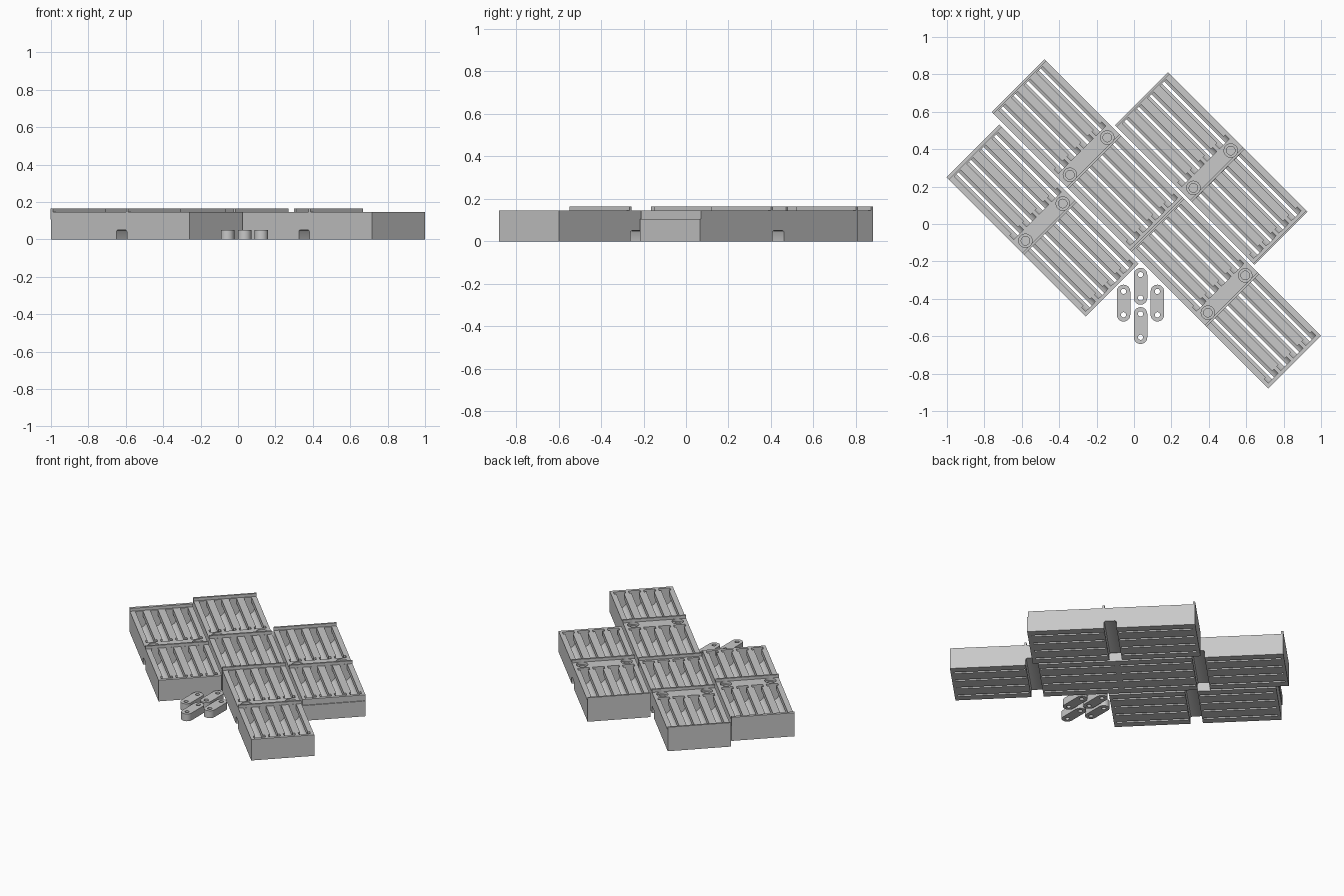
import bpy, bmesh, math
from mathutils import Vector, Matrix

if "Cube" in bpy.data.objects:
    bpy.data.objects.remove(bpy.data.objects["Cube"])

L, W, H, LIP = 1.047, 0.40, 0.145, 0.165   # tray length, width, height, lip height
MID = 0.009                                # centre of the crossbar along the tray
grey = bpy.data.materials.new("light grey plastic")
grey.diffuse_color = (0.58, 0.58, 0.58, 1)
grey.use_nodes = True
grey.node_tree.nodes["Principled BSDF"].inputs["Base Color"].default_value = grey.diffuse_color


def make(name, bm):
    bmesh.ops.recalc_face_normals(bm, faces=bm.faces)
    me = bpy.data.meshes.new(name)
    bm.to_mesh(me)
    bm.free()
    me.materials.append(grey)
    ob = bpy.data.objects.new(name, me)
    bpy.context.collection.objects.link(ob)
    return ob


def prism(name, pts, direction):
    """Extrude a closed loop of 3D points along a direction."""
    bm = bmesh.new()
    face = bm.faces.new([bm.verts.new(p) for p in pts])
    ext = bmesh.ops.extrude_face_region(bm, geom=[face])
    moved = [g for g in ext["geom"] if isinstance(g, bmesh.types.BMVert)]
    bmesh.ops.translate(bm, verts=moved, vec=Vector(direction))
    # close the start cap if the extrusion removed it
    if any(e.is_boundary for e in bm.edges):
        bmesh.ops.holes_fill(bm, edges=[e for e in bm.edges if e.is_boundary], sides=0)
    return make(name, bm)


def box(name, x0, x1, y0, y1, z0, z1):
    return prism(name, [(x0, y0, z0), (x1, y0, z0), (x1, y1, z0), (x0, y1, z0)], (0, 0, z1 - z0))


def disc(name, x, y, r, z0, z1, n=32):
    ring = [(x + r * math.cos(2 * math.pi * i / n), y + r * math.sin(2 * math.pi * i / n), z0) for i in range(n)]
    return prism(name, ring, (0, 0, z1 - z0))


def cut(ob, cutters, op='DIFFERENCE'):
    """Apply booleans and remove the helpers."""
    for c in cutters:
        c.hide_render = True
        m = ob.modifiers.new("cut", 'BOOLEAN')
        m.operation, m.object, m.solver = op, c, 'EXACT'
    bpy.context.view_layer.update()
    me = bpy.data.meshes.new_from_object(ob.evaluated_get(bpy.context.evaluated_depsgraph_get()))
    ob.modifiers.clear()
    ob.data = me
    for c in cutters:
        bpy.data.objects.remove(c)


def smooth(ob):
    bpy.ops.object.select_all(action='DESELECT')
    ob.select_set(True)
    bpy.context.view_layer.objects.active = ob
    bpy.ops.object.shade_smooth_by_angle(angle=math.radians(30))


def channel(x0, x1, y):
    """Round cell channel, slotted through the floor and partly open above."""
    r, zc, slot, mouth = 0.044, 0.073, 0.008, 0.024
    a0, a1 = math.asin(slot / r), math.pi - math.asin(mouth / r)
    arc = [a0 + (a1 - a0) * i / 14 for i in range(15)]
    right = [(slot, -0.02)] + [(r * math.sin(a), zc - r * math.cos(a)) for a in arc] + [(mouth, 0.2)]
    loop = right + [(-px, pz) for px, pz in reversed(right)]
    return prism("channel_cutter", [(x0, y + py, pz) for py, pz in loop], (x1 - x0, 0, 0))


# Tray: a block with two rows of four channels, each mouth widened at one end
tray = box("tray", -L / 2, L / 2, -W / 2, W / 2, 0, H)
cutters = []
for i in range(4):
    y = (i - 1.5) * 0.095
    for x0, x1 in ((-L / 2 + 0.02, -0.040), (0.057, L / 2 - 0.02)):
        cutters += [channel(x0, x1, y), box("mouth_cutter", x1 - 0.03, x1 - 0.001, y - 0.037, y + 0.037, 0.08, 0.2)]
# Link passage under the middle, with rounded upper corners
n = [(-0.039, -0.02), (0.039, -0.02), (0.039, 0.042), (0.036, 0.048), (0.029, 0.051),
     (-0.029, 0.051), (-0.036, 0.048), (-0.039, 0.042)]
cutters.append(prism("passage_cutter", [(MID + x, -0.3, z) for x, z in n], (0, 0.6, 0)))
cut(tray, cutters)
# Raised lips at the start of each row, then stepped blind holes in the crossbar
cut(tray, [box("lip", x, x + 0.013, -W / 2, W / 2, H - 0.01, LIP) for x in (-L / 2, 0.043)], 'UNION')
for r, z in ((0.036, 0.128), (0.023, 0.085)):
    cut(tray, [disc("hole_cutter", MID, y, r, z, 0.2) for y in (-0.141, 0.141)])
smooth(tray)

# Four trays laid diagonally
turn = Matrix.Rotation(-math.pi / 4, 4, 'Z')
places = {"left": (-0.487, 0.016), "back": (-0.249, 0.369), "front": (0.4885, -0.368), "right": (0.411, 0.299)}
for side, (x, y) in places.items():
    ob = tray if side == "left" else tray.copy()
    if side != "left":
        bpy.context.collection.objects.link(ob)
    ob.name = side + "_tray"
    ob.matrix_world = Matrix.Translation((x, y, 0)) @ turn

# Small ledges on the free ends of the left and right trays
for name, side, x0, x1, z0, z1 in (("left_ledge", "left", -L / 2 - 0.006, -L / 2, 0.105, LIP),
                                   ("right_ledge", "right", L / 2, L / 2 + 0.006, 0, 0.105)):
    ob = box(name, x0, x1, -W / 2, W / 2, z0, z1)
    ob.matrix_world = Matrix.Translation((*places[side], 0)) @ turn

# Loose connecting links with two holes each
r, half = 0.036, 0.0625
outline = [(r * math.cos(math.pi * i / 16), half + r * math.sin(math.pi * i / 16), 0) for i in range(17)]
outline += [(-x, -y, 0) for x, y, z in outline]
link = prism("link_1", outline, (0, 0, 0.05))
cut(link, [disc("pin_cutter", 0, y, 0.014, -0.1, 0.2, 24) for y in (-half, half)])
smooth(link)
for i, (x, y) in enumerate([(0.035, -0.333), (-0.056, -0.423), (0.125, -0.423), (0.035, -0.543)]):
    ob = link if i == 0 else link.copy()
    if i:
        bpy.context.collection.objects.link(ob)
    ob.name = "link_%d" % (i + 1)
    ob.location = (x, y, 0)
